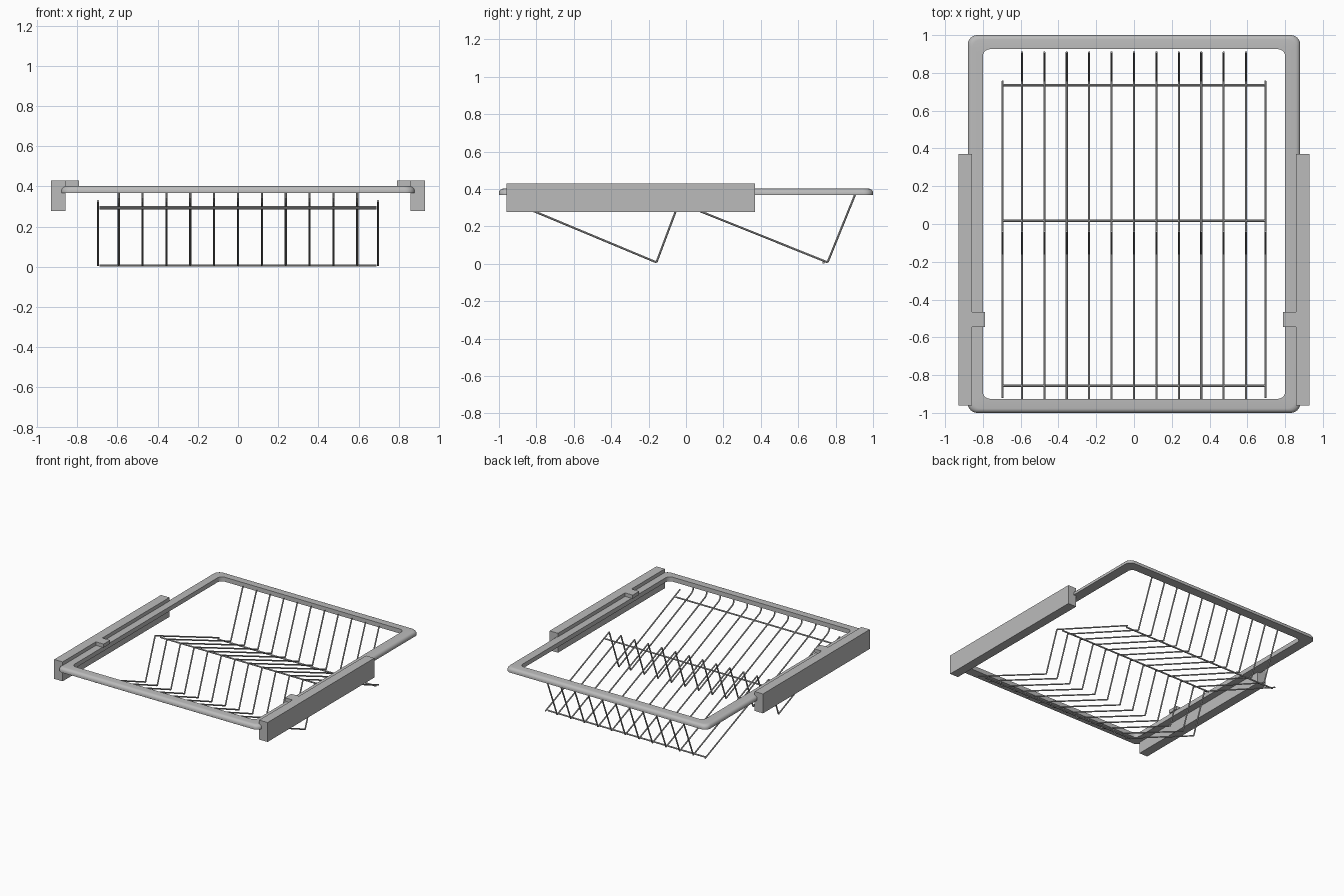
import bpy, bmesh, math
from mathutils import Vector

old = bpy.data.objects.get("Cube")
if old:
    bpy.data.objects.remove(old)


def make_material(name, value):
    mat = bpy.data.materials.new(name)
    mat.use_nodes = True
    color = (value, value, value, 1)
    mat.diffuse_color = color
    mat.node_tree.nodes["Principled BSDF"].inputs["Base Color"].default_value = color
    return mat


grey = make_material("metal grey", 0.5)


def finish(name, bm, smooth=False):
    bmesh.ops.recalc_face_normals(bm, faces=bm.faces)
    mesh = bpy.data.meshes.new(name)
    bm.to_mesh(mesh)
    bm.free()
    mesh.materials.append(grey)
    obj = bpy.data.objects.new(name, mesh)
    bpy.context.collection.objects.link(obj)
    if smooth:
        bpy.ops.object.select_all(action='DESELECT')
        obj.select_set(True)
        bpy.context.view_layer.objects.active = obj
        bpy.ops.object.shade_smooth_by_angle(angle=math.radians(40))
    return obj


def box(name, low, high):
    bm = bmesh.new()
    bmesh.ops.create_cube(bm, size=1)
    low, high = Vector(low), Vector(high)
    bmesh.ops.scale(bm, vec=high - low, verts=bm.verts)
    bmesh.ops.translate(bm, vec=(low + high) / 2, verts=bm.verts)
    return finish(name, bm)


def rods(name, paths, radius):
    """Round rods along each straight stretch of the paths."""
    bm = bmesh.new()
    for path in paths:
        for a, b in zip(path, path[1:]):
            a, b = Vector(a), Vector(b)
            turn = (b - a).to_track_quat('Z', 'Y').to_matrix().to_4x4()
            turn.translation = (a + b) / 2
            bmesh.ops.create_cone(bm, cap_ends=True, segments=8, radius1=radius,
                                  radius2=radius, depth=(b - a).length, matrix=turn)
    return finish(name, bm, smooth=True)


def rounded_loop(bm, half_x, half_y, radius, z, steps=6):
    verts = []
    for corner, (sx, sy) in enumerate([(1, 1), (-1, 1), (-1, -1), (1, -1)]):
        for i in range(steps + 1):
            t = math.pi / 2 * (corner + i / steps)
            verts.append(bm.verts.new((sx * (half_x - radius) + radius * math.cos(t),
                                       sy * (half_y - radius) + radius * math.sin(t), z)))
    return verts


# Sliding frame: flat bar with a rounded outer shoulder, swept round the rectangle
BOTTOM, TOP, WIDTH, ROUND = 0.367, 0.402, 0.08, 0.025
section = [(0, BOTTOM)]
for i in range(6):
    t = math.pi / 2 * i / 5
    section.append((ROUND * (1 - math.cos(t)), TOP - ROUND + ROUND * math.sin(t)))
section += [(WIDTH, TOP), (WIDTH, BOTTOM)]
bm = bmesh.new()
loops = [rounded_loop(bm, 0.88 - d, 1 - d * 0.93, 0.05 - d * 0.15, z) for d, z in section]
for one, two in zip(loops, loops[1:] + loops[:1]):
    for i in range(len(one)):
        j = (i + 1) % len(one)
        bm.faces.new((one[i], one[j], two[j], two[i]))
finish("frame", bm, smooth=True)

# Side rails with a small retaining tab over the frame
for side, s in (("left", 1), ("right", -1)):
    xs = sorted((s * 0.857, s * 0.93))
    box(side + "_rail", (xs[0], -0.96, 0.277), (xs[1], 0.37, 0.43))
    xs = sorted((s * 0.79, s * 0.858))
    box(side + "_rail_tab", (xs[0], -0.545, 0.402), (xs[1], -0.465, 0.43))

# Bent rack wires: front hook, two V-shaped troughs, rear riser
hook = [(-0.935, 0.385), (-0.935, 0.345)]
zigzag = [(-0.92, 0.326), (-0.158, 0.008), (-0.038, 0.327), (0.757, 0.008)]
riser = [(0.91, 0.385)]
paths = []
for i in range(-5, 6):
    paths.append([(i * 0.1187, y, z) for y, z in hook + zigzag + riser])
for s in (1, -1):
    paths.append([(s * 0.696, y, z) for y, z in zigzag])
rods("rack_wires", paths, 0.0055)

# Cross wires beneath the rack
cross = [(-0.857, 0.292), (0.017, 0.296), (0.735, 0.0065)]
rods("cross_wires", [[(-0.69, y, z), (0.69, y, z)] for y, z in cross], 0.006)
